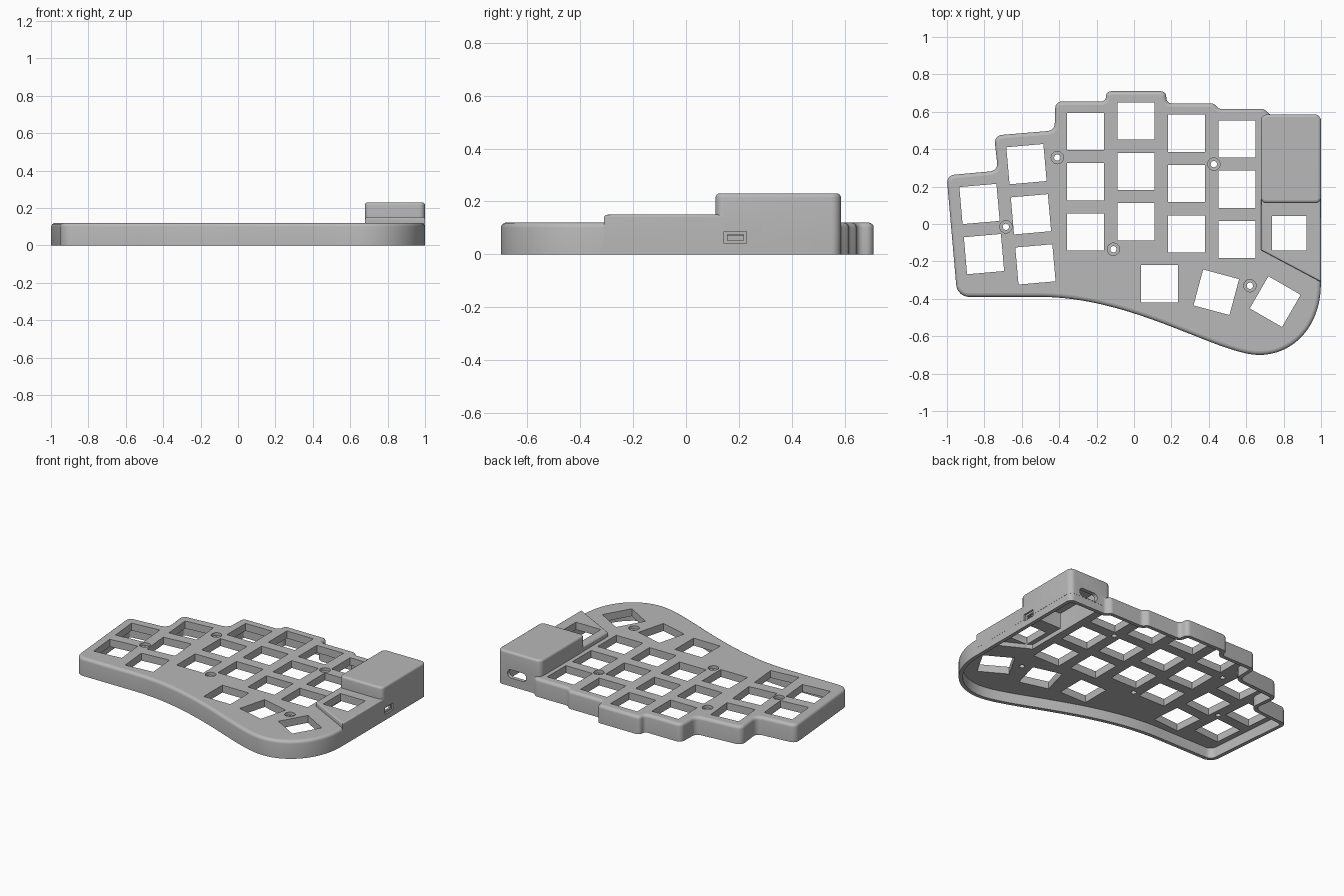
import bpy, bmesh, math
from mathutils import Vector, Matrix
from mathutils.geometry import interpolate_bezier

cube = bpy.data.objects.get("Cube")
if cube:
    bpy.data.objects.remove(cube, do_unlink=True)

grey = bpy.data.materials.new("case grey")
grey.use_nodes = True
grey.diffuse_color = (0.48, 0.48, 0.48, 1)
grey.node_tree.nodes["Principled BSDF"].inputs["Base Color"].default_value = grey.diffuse_color


def rounded(corners, steps=6):
    """Counter-clockwise outline with each (x, y, radius) corner filleted."""
    pts = []
    for i, (x, y, r) in enumerate(corners):
        p = Vector((x, y))
        if r == 0:
            arc = [p]
        else:
            a = (Vector(corners[i - 1][:2]) - p).normalized()
            b = (Vector(corners[(i + 1) % len(corners)][:2]) - p).normalized()
            half = a.angle(b) / 2
            centre = p + (a + b).normalized() * r / math.sin(half)
            start = p + a * r / math.tan(half) - centre
            end = p + b * r / math.tan(half) - centre
            sweep = math.atan2(start.cross(end), start.dot(end))
            arc = [centre + Matrix.Rotation(sweep * k / steps, 2) @ start
                   for k in range(steps + 1)]
        pts += [q for k, q in enumerate(arc)
                if k or not pts or (q - pts[-1]).length > 0.001]
    if (pts[0] - pts[-1]).length < 0.001:
        pts.pop()
    return pts


def inset(outline, d):
    """Move an outline inward by d."""
    out = []
    for i, p in enumerate(outline):
        e1 = (p - outline[i - 1]).normalized()
        e2 = (outline[(i + 1) % len(outline)] - p).normalized()
        n1, n2 = Vector((-e1.y, e1.x)), Vector((-e2.y, e2.x))
        out.append(p + (n1 + n2) * d / (1 + n1.dot(n2)))
    return out


def loft(bm, outline, profile, matrix=Matrix()):
    """Closed solid through (inset, height) rings, listed from bottom to top."""
    rings = [[bm.verts.new(matrix @ Vector((p.x, p.y, z))) for p in inset(outline, d)]
             for d, z in profile]
    n = len(outline)
    for low, high in zip(rings, rings[1:]):
        for i in range(n):
            j = (i + 1) % n
            bm.faces.new((low[i], low[j], high[j], high[i]))
    bm.faces.new(rings[0][::-1])
    bm.faces.new(rings[-1])


def block(z0, z1, bevel, steps=4):
    """Profile of a block with a rounded top edge."""
    arc = [math.pi / 2 * k / steps for k in range(steps + 1)]
    return [(0, z0)] + [(bevel * (1 - math.cos(a)), z1 - bevel + bevel * math.sin(a)) for a in arc]


def finish(bm, name):
    mesh = bpy.data.meshes.new(name)
    bm.to_mesh(mesh)
    bm.free()
    mesh.materials.append(grey)
    obj = bpy.data.objects.new(name, mesh)
    bpy.context.scene.collection.objects.link(obj)
    return obj


def solid(name, outline, profile):
    bm = bmesh.new()
    loft(bm, outline, profile)
    return finish(bm, name)


helpers = []


def combine(target, tool, operation):
    mod = target.modifiers.new(tool.name, 'BOOLEAN')
    mod.operation, mod.solver, mod.object = operation, 'EXACT', tool
    tool.hide_render = True
    helpers.append(tool)


def rect(w, h, r=0):
    return rounded([(-w / 2, -h / 2, r), (w / 2, -h / 2, r), (w / 2, h / 2, r), (-w / 2, h / 2, r)])


# Case outline: smooth front edge, straight right side, stepped back
front = interpolate_bezier(Vector((-0.5, -0.39)), Vector((0, -0.39)),
                           Vector((0.45, -0.7)), Vector((0.67, -0.7)), 28)
lobe = interpolate_bezier(Vector((0.67, -0.7)), Vector((0.85, -0.7)),
                          Vector((0.999, -0.55)), Vector((0.999, -0.32)), 24)
corners = [(-0.945, -0.39, 0.07)] + [(p.x, p.y, 0) for p in front + lobe[1:]]
corners += [(0.999, 0.585, 0.035), (0.725, 0.585, 0.03), (0.695, 0.615, 0.03),
            (0.455, 0.615, 0.03), (0.425, 0.645, 0.03), (0.175, 0.645, 0.027),
            (0.17, 0.71, 0.03), (-0.15, 0.71, 0.028), (-0.15, 0.655, 0.026),
            (-0.42, 0.655, 0.035), (-0.425, 0.5, 0.04), (-0.748, 0.473, 0.04),
            (-0.727, 0.285, 0.04), (-1.002, 0.26, 0.04)]
case_line = rounded(corners)
case = solid("keyboard_case", case_line, block(0, 0.12, 0.02))

# Raised ledge and tall controller cover on the right
ledge_line = rounded([(0.68, -0.14, 0), (0.9995, -0.31, 0), (0.9995, 0.3, 0), (0.68, 0.3, 0)])
cover_line = rounded([(0.678, 0.112, 0.03), (1, 0.112, 0.03), (1, 0.586, 0.036), (0.678, 0.586, 0.036)])
combine(case, solid("ledge", ledge_line, block(0.05, 0.15, 0.01)), 'UNION')
combine(case, solid("controller_cover", cover_line, block(0.05, 0.23, 0.015)), 'UNION')

# Hollow underside
combine(case, solid("case_cavity", case_line, [(0.025, -0.02), (0.025, 0.07)]), 'DIFFERENCE')
combine(case, solid("ledge_cavity", ledge_line, [(0.026, 0.04), (0.026, 0.1)]), 'DIFFERENCE')
combine(case, solid("cover_cavity", cover_line, [(0.027, 0.03), (0.027, 0.205)]), 'DIFFERENCE')

# Key openings: (x, y, degrees)
keys = [(x, top - 0.269 * row, 0)
        for x, top in ((-0.26, 0.495), (0.01, 0.55), (0.28, 0.485), (0.55, 0.455))
        for row in range(3)]
keys += [(-0.575 + 0.024 * row, 0.32 - 0.268 * row, 5) for row in range(3)]
keys += [(-0.826 + 0.024 * row, 0.107 - 0.268 * row, 5) for row in range(2)]
keys += [(0.83, -0.05, 0), (0.137, -0.32, 0), (0.44, -0.365, -15), (0.755, -0.415, -30)]
bm = bmesh.new()
for x, y, turn in keys:
    size = 0.186 if x == 0.83 else 0.199
    loft(bm, rect(size, size), [(0, -0.03), (0, 0.3)],
         Matrix.Translation((x, y, 0)) @ Matrix.Rotation(math.radians(turn), 4, 'Z'))
combine(case, finish(bm, "key_openings"), 'DIFFERENCE')

# Stepped screw holes
circle = [Vector((math.cos(a), math.sin(a))) * 0.033
          for a in (math.tau * k / 24 for k in range(24))]
bm = bmesh.new()
for x, y in ((-0.41, 0.355), (-0.685, -0.015), (-0.11, -0.135), (0.427, 0.32), (0.62, -0.33)):
    loft(bm, circle, [(0.016, 0.03), (0.016, 0.1), (0, 0.1), (0, 0.14)],
         Matrix.Translation((x, y, 0)))
combine(case, finish(bm, "screw_holes"), 'DIFFERENCE')

# Side port with a recessed surround, and an oval slot at the back
bm = bmesh.new()
facing_right = Matrix(((0, 0, 1, 0.95), (1, 0, 0, 0.187), (0, 1, 0, 0.063), (0, 0, 0, 1)))
loft(bm, rect(0.085, 0.046), [(0.012, 0), (0.012, 0.038), (0, 0.038), (0, 0.07)], facing_right)
facing_back = Matrix(((-1, 0, 0, 0.855), (0, 0, 1, 0.54), (0, 1, 0, 0.085), (0, 0, 0, 1)))
loft(bm, rect(0.14, 0.056, 0.027), [(0, 0), (0, 0.07)], facing_back)
combine(case, finish(bm, "port_openings"), 'DIFFERENCE')

# Bake the cuts, then remove the helpers
bpy.context.view_layer.update()
graph = bpy.context.evaluated_depsgraph_get()
mesh = bpy.data.meshes.new_from_object(case.evaluated_get(graph))
case.modifiers.clear()
case.data = mesh
for tool in helpers:
    bpy.data.objects.remove(tool, do_unlink=True)
mesh.materials.clear()
mesh.materials.append(grey)

# Smooth rounded edges, flat horizontal faces
mesh.shade_smooth()
mesh.set_sharp_from_angle(angle=math.radians(32))
for face in mesh.polygons:
    face.material_index = 0
    if abs(face.normal.z) > 0.995:
        face.use_smooth = False
